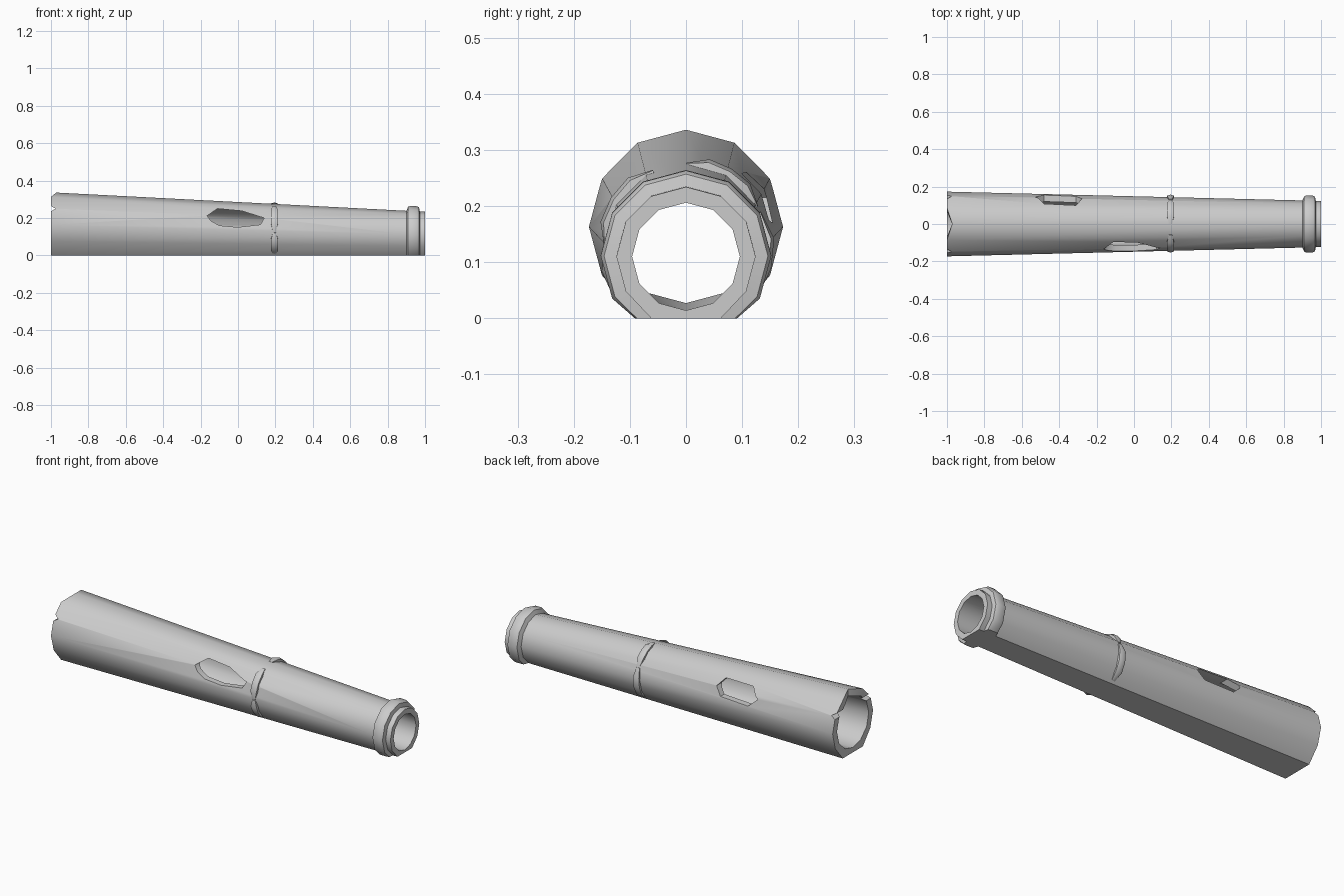
import bpy, bmesh
from math import sin, cos, pi, radians

cube = bpy.data.objects.get("Cube")
if cube:
    bpy.data.objects.remove(cube, do_unlink=True)

SIDES = 12
grey = bpy.data.materials.new("plain grey")
grey.use_nodes = True
colour = (0.6, 0.6, 0.6, 1)
grey.diffuse_color = colour
grey.node_tree.nodes["Principled BSDF"].inputs["Base Color"].default_value = colour


def axis_z(x):
    return 0.163 - 0.0265 * (x + 1)


def tube_radius(x):
    return 0.173 - 0.0245 * (x + 1)


def make_object(name, bm):
    bmesh.ops.recalc_face_normals(bm, faces=bm.faces)
    mesh = bpy.data.meshes.new(name)
    bm.to_mesh(mesh)
    bm.free()
    obj = bpy.data.objects.new(name, mesh)
    bpy.context.collection.objects.link(obj)
    mesh.materials.append(grey)
    return obj


def smooth(obj):
    bpy.ops.object.select_all(action='DESELECT')
    obj.select_set(True)
    bpy.context.view_layer.objects.active = obj
    bpy.ops.object.shade_smooth_by_angle(angle=radians(35))


def tube_point(x, r, a):
    return x, r * sin(a), axis_z(x) + r * cos(a)


# Hollow tapered tube with collar and lip; outer profile, then the bore
profile = [(-1, 0.173), (0.9, 0.126), (0.91, 0.148), (0.92, 0.152),
           (0.955, 0.152), (0.968, 0.146), (0.972, 0.124), (1, 0.124),
           (1, 0.096), (-1, 0.136)]
OUTER = 8
bm = bmesh.new()
rings = []
for i, (x, r) in enumerate(profile):
    ring = []
    for k in range(SIDES):
        px, py, pz = tube_point(x, r, 2 * pi * k / SIDES)
        if k == 0 and x == -1:
            px += 0.028                     # dented rim at the top
        if i < OUTER and k in (5, 6, 7):    # flat underside
            pz = 0
            if r > 0.14 and x > 0:
                py *= 1.2
        ring.append(bm.verts.new((px, py, pz)))
    rings.append(ring)
for i, a in enumerate(rings):
    b = rings[(i + 1) % len(rings)]
    for k in range(SIDES):
        n = (k + 1) % SIDES
        bm.faces.new((a[k], a[n], b[n], b[k]))
tube = make_object("tube", bm)


# Side openings and rim nicks, cut through the wall
def cut(name, outline, y0, y1):
    bm = bmesh.new()
    ends = [[bm.verts.new((x, y, z)) for x, z in outline] for y in (y0, y1)]
    for end in ends:
        bm.faces.new(end)
    for k in range(len(outline)):
        n = (k + 1) % len(outline)
        bm.faces.new((ends[0][k], ends[0][n], ends[1][n], ends[1][k]))
    cutter = make_object(name, bm)
    cutter.hide_render = True
    cutter.hide_set(True)
    mod = tube.modifiers.new(name, 'BOOLEAN')
    mod.object = cutter
    mod.operation = 'DIFFERENCE'
    mod.solver = 'EXACT'
    return cutter


cutters = [
    cut("front_opening_cutter",
        [(-0.165, 0.212), (-0.11, 0.25), (0.02, 0.238), (0.14, 0.2),
         (0.12, 0.165), (0, 0.151), (-0.1, 0.16), (-0.145, 0.185)], -0.3, -0.03),
    cut("back_opening_cutter",
        [(-0.53, 0.215), (-0.48, 0.26), (-0.31, 0.258), (-0.278, 0.22),
         (-0.31, 0.175), (-0.48, 0.17)], 0.03, 0.3),
    cut("rim_nick_cutter",
        [(-1.02, 0.275), (-0.975, 0.25), (-1.02, 0.225)], -0.3, 0.3),
]
bpy.context.view_layer.objects.active = tube
tube.select_set(True)
for mod in list(tube.modifiers):
    bpy.ops.object.modifier_apply(modifier=mod.name)
for cutter in cutters:
    bpy.data.objects.remove(cutter, do_unlink=True)
smooth(tube)


# Broken middle band: raised arcs with tapered ends
def band(name, start, end, steps=4):
    bm = bmesh.new()
    prev = None
    for k in range(steps + 1):
        a = radians(start + (end - start) * k / steps)
        tip = k in (0, steps)
        half = 0.009 if tip else 0.018
        rise = 0.002 if tip else 0.014
        section = []
        for dx, dr in ((-half, -0.012), (-half, rise * 0.6), (0, rise),
                       (half, rise * 0.6), (half, -0.012)):
            x, y, z = tube_point(0.195 + dx, tube_radius(0.195) + dr, a)
            section.append(bm.verts.new((x, y, max(z, 0.001))))
        if tip:
            bm.faces.new(section)
        if prev:
            for j in range(5):
                n = (j + 1) % 5
                bm.faces.new((prev[j], prev[n], section[n], section[j]))
        prev = section
    smooth(make_object(name, bm))


band("band_back_upper", 0, 62)
band("band_back_lower", 66, 146)
band("band_front_upper", -24, -92)
band("band_front_lower", -94, -148)
